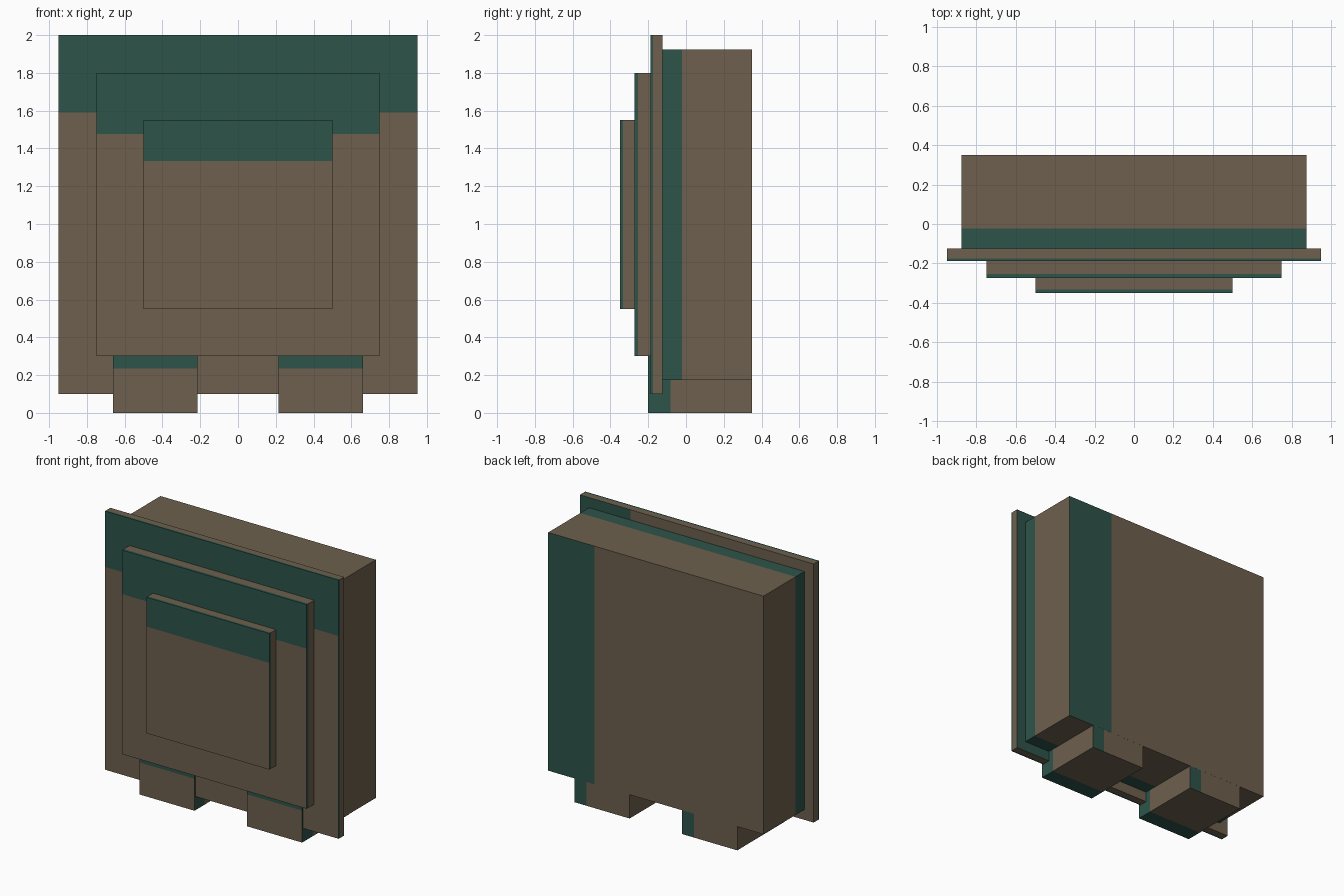
import bpy, bmesh
from mathutils import Vector

if "Cube" in bpy.data.objects:
    bpy.data.objects.remove(bpy.data.objects["Cube"])

BAND = 0.216  # share of every face taken by the teal band


def material(name, rgb):
    m = bpy.data.materials.new(name)
    m.diffuse_color = (*rgb, 1)
    m.use_nodes = True
    m.node_tree.nodes["Principled BSDF"].inputs["Base Color"].default_value = m.diffuse_color
    return m


brown = material("brown", (0.155, 0.117, 0.077))
teal = material("dark teal", (0.027, 0.088, 0.068))


def banded_box(name, x, y, z):
    """Box with a teal band: front = top edge, back = +x edge, other sides = front edge."""
    lo, hi = Vector((x[0], y[0], z[0])), Vector((x[1], y[1], z[1]))
    size = hi - lo
    cut_x, cut_y, cut_z = hi.x - BAND * size.x, lo.y + BAND * size.y, hi.z - BAND * size.z
    bm = bmesh.new()
    bmesh.ops.create_cube(bm, size=1)
    for v in bm.verts:
        v.co = (lo + hi) / 2 + Vector(a * b for a, b in zip(v.co, size))
    bm.normal_update()

    def cut(test, co, no):
        faces = [f for f in bm.faces if test(f.normal)]
        geom = set(faces)
        for f in faces:
            geom.update(f.edges, f.verts)
        bmesh.ops.bisect_plane(bm, geom=list(geom), plane_co=co, plane_no=no)
        bm.normal_update()

    cut(lambda n: abs(n.y) < 0.5, (0, cut_y, 0), (0, 1, 0))
    cut(lambda n: n.y < -0.5, (0, 0, cut_z), (0, 0, 1))
    cut(lambda n: n.y > 0.5, (cut_x, 0, 0), (1, 0, 0))

    for f in bm.faces:
        c = f.calc_center_bounds()
        if f.normal.y < -0.5:
            f.material_index = int(c.z > cut_z)
        elif f.normal.y > 0.5:
            f.material_index = int(c.x > cut_x)
        else:
            f.material_index = int(c.y < cut_y)
    me = bpy.data.meshes.new(name)
    bm.to_mesh(me)
    bm.free()
    me.materials.append(brown)
    me.materials.append(teal)
    bpy.context.collection.objects.link(bpy.data.objects.new(name, me))


# Main block and the stepped plates on its front
banded_box("body", (-0.875, 0.875), (-0.125, 0.35), (0.175, 1.925))
banded_box("rim_plate", (-0.95, 0.95), (-0.1875, -0.125), (0.1, 2.0))
banded_box("middle_plate", (-0.75, 0.75), (-0.2735, -0.1875), (0.3, 1.8))
banded_box("front_plate", (-0.5, 0.5), (-0.35, -0.2735), (0.55, 1.55))

# Two feet, running up into the body
for side, cx in (("left", -0.4375), ("right", 0.4375)):
    banded_box("foot_" + side, (cx - 0.224, cx + 0.224), (-0.2, 0.3495), (0.0, 0.3))
